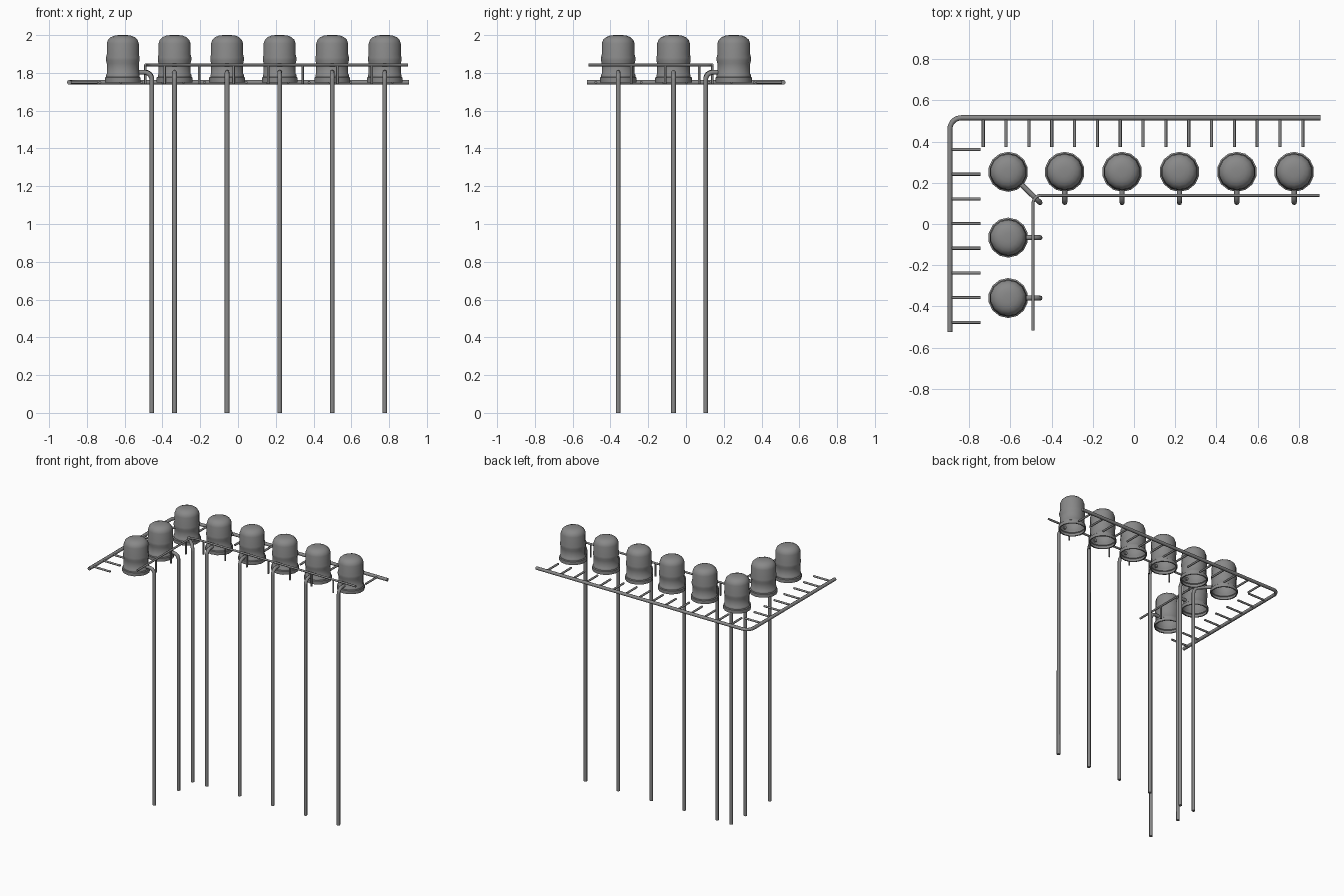
import bpy, math
from mathutils import Vector

if "Cube" in bpy.data.objects:
    bpy.data.objects.remove(bpy.data.objects["Cube"])

# Dark grey metal shared by every part
metal = bpy.data.materials.new("dark_metal")
metal.diffuse_color = (0.25, 0.25, 0.25, 1)
metal.use_nodes = True
metal.node_tree.nodes["Principled BSDF"].inputs["Base Color"].default_value = metal.diffuse_color


def finish(obj):
    bpy.ops.object.select_all(action='DESELECT')
    obj.select_set(True)
    bpy.context.view_layer.objects.active = obj
    if obj.type == 'CURVE':
        bpy.ops.object.convert(target='MESH')
        obj = bpy.context.view_layer.objects.active
    obj.data.materials.clear()
    obj.data.materials.append(metal)
    bpy.ops.object.shade_smooth_by_angle(angle=math.radians(46))


def tube(name, pts, radius, bend=0.0, steps=5):
    """Round bar through pts, inner corners filleted by bend."""
    p = [Vector(q) for q in pts]
    path = [p[0]]
    for a, b, c in zip(p, p[1:], p[2:]):
        s, e = b + (a - b).normalized() * bend, b + (c - b).normalized() * bend
        o = s + e - b
        for i in range(steps + 1):
            t = math.pi / 2 * i / steps
            path.append(o + (s - o) * math.cos(t) + (e - o) * math.sin(t))
    path.append(p[-1])
    cu = bpy.data.curves.new(name, 'CURVE')
    cu.dimensions = '3D'
    cu.bevel_depth = radius
    cu.bevel_resolution = 2
    cu.use_fill_caps = True
    sp = cu.splines.new('POLY')
    sp.points.add(len(path) - 1)
    for pt, q in zip(sp.points, path):
        pt.co = (*q, 1)
    obj = bpy.data.objects.new(name, cu)
    bpy.context.collection.objects.link(obj)
    finish(obj)


# Open-bottomed dome: (radius, height) from rim to crown
PROFILE = [(0.088, 1.75), (0.097, 1.75), (0.097, 1.775), (0.091, 1.779),
           (0.091, 1.79), (0.087, 1.794), (0.087, 1.85), (0.091, 1.866),
           (0.091, 1.882), (0.087, 1.898), (0.087, 1.955), (0.08, 1.975),
           (0.065, 1.989), (0.045, 1.997), (0.022, 2.0)]
SIDES = 14


def dome(name, x, y):
    verts, faces = [], []
    for r, z in PROFILE:
        for i in range(SIDES):
            a = 2 * math.pi * (i + 0.5) / SIDES
            verts.append((x + r * math.cos(a), y + r * math.sin(a), z))
    for k in range(len(PROFILE) - 1):
        for i in range(SIDES):
            j = (i + 1) % SIDES
            faces.append((k * SIDES + i, k * SIDES + j,
                          (k + 1) * SIDES + j, (k + 1) * SIDES + i))
    faces.append(tuple(range((len(PROFILE) - 1) * SIDES, len(PROFILE) * SIDES)))
    me = bpy.data.meshes.new(name)
    me.from_pydata(verts, [], faces)
    obj = bpy.data.objects.new(name, me)
    bpy.context.collection.objects.link(obj)
    finish(obj)


# Domes with their drop pipes: (x, y, pipe x, pipe y)
units = [(-0.61, 0.253, -0.456, 0.104)]
units += [(-0.336 + 0.2782 * i, 0.253, -0.336 + 0.2782 * i, 0.104) for i in range(5)]
units += [(-0.61, y, -0.456, y) for y in (-0.066, -0.359)]
for n, (x, y, px, py) in enumerate(units):
    dome(f"dome_{n}", x, y)
    elbow = Vector((px, py, 1.803))
    start = Vector((x, y, 1.803))
    start += (elbow - start).normalized() * 0.075
    tube(f"drop_pipe_{n}", [start, elbow, (px, py, 0)], 0.0125, 0.04)

# Outer rail with inward spokes
RZ = 1.75
tube("outer_rail", [(-0.893, -0.523, RZ), (-0.893, 0.515, RZ), (0.905, 0.515, RZ)], 0.0125, 0.055)
for i in range(15):
    x = -0.731 + 0.1107 * i
    tube(f"back_spoke_{i}", [(x, 0.515, RZ), (x, 0.373, RZ)], 0.0075)
for i in range(8):
    y = 0.361 - 0.1197 * i
    tube(f"side_spoke_{i}", [(-0.893, y, RZ), (-0.745, y, RZ)], 0.0075)

# Inner guard rail on short posts
GZ = 1.842
tube("guard_rail", [(-0.49, -0.517, GZ), (-0.49, 0.139, GZ), (0.899, 0.139, GZ)], 0.0075, 0.04)
for i in range(7):
    x = -0.388 + 0.1827 * i
    tube(f"front_post_{i}", [(x, 0.139, GZ), (x, 0.139, 1.742)], 0.0065)
for i in range(3):
    y = 0.07 - 0.18 * i
    tube(f"side_post_{i}", [(-0.49, y, GZ), (-0.49, y, 1.742)], 0.0065)
